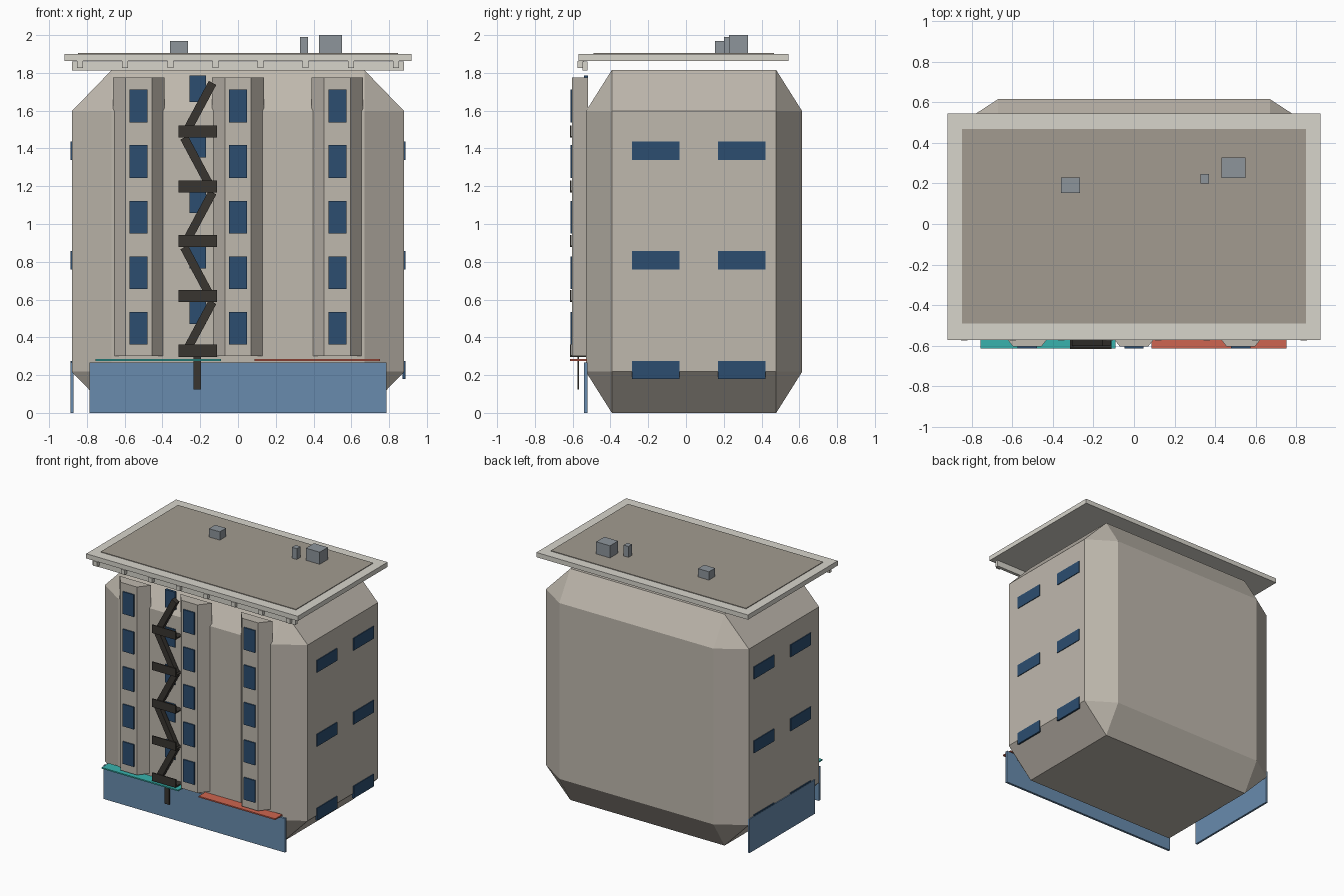
import bpy, bmesh, math
from mathutils import Matrix

if "Cube" in bpy.data.objects:
    bpy.data.objects.remove(bpy.data.objects["Cube"])


def mat(name, r, g, b):
    m = bpy.data.materials.new(name)
    m.diffuse_color = (r, g, b, 1)
    m.use_nodes = True
    m.node_tree.nodes["Principled BSDF"].inputs["Base Color"].default_value = m.diffuse_color
    return m


STONE = mat("stone", 0.52, 0.48, 0.42)
TRIM = mat("trim", 0.68, 0.66, 0.60)
ROOF = mat("roof_felt", 0.36, 0.33, 0.28)
GLASS = mat("glass", 0.025, 0.075, 0.16)
SHOP = mat("shop_glass", 0.14, 0.26, 0.42)
IRON = mat("iron", 0.04, 0.035, 0.03)
TEAL = mat("teal_awning", 0.04, 0.45, 0.42)
RED = mat("red_awning", 0.62, 0.13, 0.08)
UNIT = mat("roof_unit", 0.27, 0.30, 0.33)


def finish(bm, name, m):
    bmesh.ops.recalc_face_normals(bm, faces=bm.faces)
    me = bpy.data.meshes.new(name)
    bm.to_mesh(me)
    bm.free()
    me.materials.append(m)
    ob = bpy.data.objects.new(name, me)
    bpy.context.collection.objects.link(ob)
    return ob


def box(name, x, y, z, m, bevel=0.0):
    """Box from (min, max) pairs; bevel is a fraction of each dimension."""
    bm = bmesh.new()
    bmesh.ops.create_cube(bm, size=1)
    if bevel:
        bmesh.ops.bevel(bm, geom=bm.edges[:], offset=bevel, segments=1,
                        affect='EDGES', profile=0.5)
    size = [b - a for a, b in (x, y, z)]
    mid = [(a + b) / 2 for a, b in (x, y, z)]
    bmesh.ops.transform(bm, verts=bm.verts,
                        matrix=Matrix.Translation(mid) @ Matrix.Diagonal((*size, 1)))
    return finish(bm, name, m)


def prism(name, profile, z0, z1, m):
    """Extrude a plan profile upwards."""
    bm = bmesh.new()
    face = bm.faces.new([bm.verts.new((x, y, z0)) for x, y in profile])
    ext = bmesh.ops.extrude_face_region(bm, geom=[face])
    top = [v for v in ext["geom"] if isinstance(v, bmesh.types.BMVert)]
    bmesh.ops.translate(bm, verts=top, vec=(0, 0, z1 - z0))
    return finish(bm, name, m)


def beam(name, x0, z0, x1, z1, width, y, m):
    """Slanted bar running in the xz plane."""
    length = math.hypot(x1 - x0, z1 - z0)
    ob = box(name, (-length / 2, length / 2), (-(y[1] - y[0]) / 2, (y[1] - y[0]) / 2),
             (-width / 2, width / 2), m)
    ob.location = ((x0 + x1) / 2, (y[0] + y[1]) / 2, (z0 + z1) / 2)
    ob.rotation_euler.y = -math.atan2(z1 - z0, x1 - x0)


# main block with large chamfers
box("building_body", (-0.88, 0.88), (-0.53, 0.615), (0, 1.815), STONE, 0.12)

# projecting bays with a stack of windows each
FLOOR = 0.294
for cx in (-0.526, 0, 0.526):
    prism("bay", [(cx - 0.137, -0.52), (cx - 0.07, -0.603),
                  (cx + 0.07, -0.603), (cx + 0.137, -0.52)], 0.30, 1.775, STONE)
    for i in range(5):
        z = 0.448 + FLOOR * i
        box("bay_window", (cx - 0.048, cx + 0.048), (-0.612, -0.595),
            (z - 0.087, z + 0.087), GLASS)

# windows behind the fire escape
for i in range(5):
    z = 0.54 + FLOOR * i
    box("stair_window", (-0.256, -0.17), (-0.54, -0.52), (z - 0.07, z + 0.07), GLASS)

# side windows
for s in (-1, 1):
    for y in (-0.16, 0.295):
        for z in (0.228, 0.808, 1.388):
            box("side_window", tuple(sorted((s * 0.872, s * 0.886))),
                (y - 0.125, y + 0.125), (z - 0.048, z + 0.048), GLASS)

# fire escape: landings, railings, flights and drop ladder
for i in range(5):
    z = 0.297 + 0.29 * i
    box("landing", (-0.315, -0.11), (-0.612, -0.53), (z, z + 0.01), IRON)
    box("railing", (-0.315, -0.11), (-0.615, -0.607), (z, z + 0.064), IRON)
    a, b = (-0.285, -0.135) if i % 2 == 0 else (-0.135, -0.285)
    beam("stair_flight", a, z + 0.01, b, z + 0.29, 0.045, (-0.60, -0.56), IRON)
box("drop_ladder", (-0.235, -0.195), (-0.575, -0.567), (0.125, 0.298), IRON)

# ground floor glazing and awnings
box("shopfront", (-0.787, 0.787), (-0.54, -0.522), (0, 0.266), SHOP)
box("side_shopfront", (-0.888, -0.872), (-0.33, 0.48), (0, 0.266), SHOP)
box("teal_awning", (-0.755, -0.09), (-0.613, -0.525), (0.274, 0.284), TEAL)
box("red_awning", (0.087, 0.752), (-0.613, -0.525), (0.274, 0.284), RED)

# cornice and brackets
box("cornice", (-0.88, 0.88), (-0.547, -0.522), (1.812, 1.86), TRIM)
for i in range(8):
    x = -0.836 + i * 1.672 / 7
    box("bracket", (x - 0.016, x + 0.016), (-0.574, -0.54), (1.825, 1.862), TRIM)

# roof
box("roof_slab", (-0.918, 0.918), (-0.57, 0.543), (1.863, 1.9), TRIM)
box("roof_surface", (-0.848, 0.846), (-0.49, 0.467), (1.89, 1.905), ROOF)
box("stair_housing", (0.43, 0.55), (0.227, 0.328), (1.9, 2.0), UNIT)
box("chimney", (0.328, 0.37), (0.2, 0.245), (1.9, 1.99), UNIT)
box("vent_unit", (-0.36, -0.265), (0.153, 0.23), (1.9, 1.97), UNIT)
